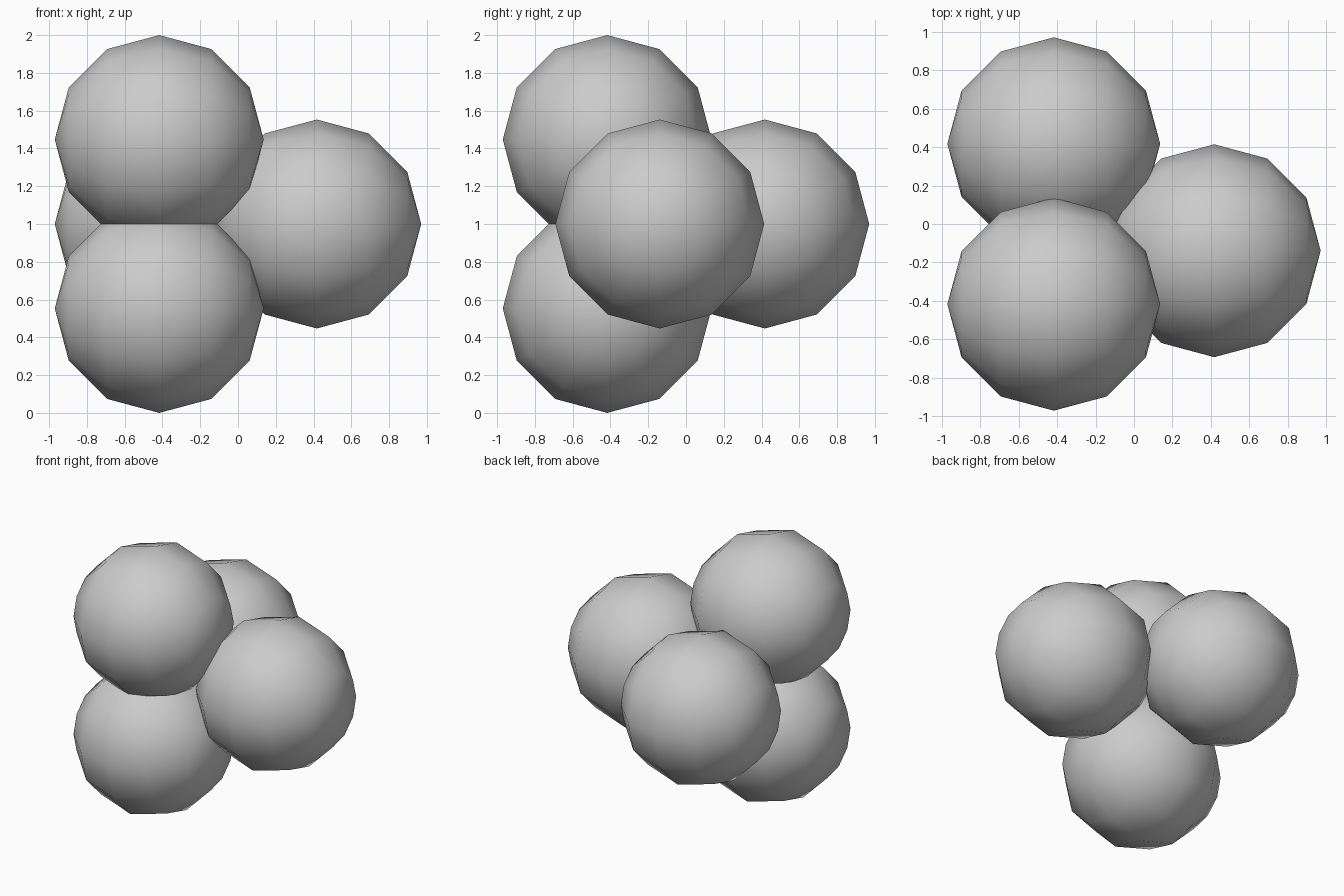
import bpy
from math import pi

cube = bpy.data.objects.get("Cube")
if cube:
    bpy.data.objects.remove(cube, do_unlink=True)

# One plain grey for every ball
grey = bpy.data.materials.new("light_grey")
grey.use_nodes = True
colour = (0.6, 0.6, 0.6, 1)
grey.diffuse_color = colour
grey.node_tree.nodes["Principled BSDF"].inputs["Base Color"].default_value = colour

RADIUS = 0.553
SIDE = 0.417        # half spacing across
RISE = 0.447        # half spacing of the stacked pair


def ball(name, x, y, z):
    """Low-poly smooth ball with its poles along x."""
    bpy.ops.mesh.primitive_uv_sphere_add(
        segments=12, ring_count=6, radius=RADIUS,
        location=(x, y, z), rotation=(0, pi / 2, 0))
    obj = bpy.context.object
    obj.name = name
    obj.data.materials.append(grey)
    bpy.ops.object.shade_smooth()


# Stacked front pair, then the back and left balls nestled against them
ball("upper_ball", -SIDE, -SIDE, 1 + RISE)
ball("lower_ball", -SIDE, -SIDE, 1 - RISE)
ball("back_ball", -SIDE, SIDE, 1)
ball("left_ball", SIDE, -SIDE / 3, 1)
